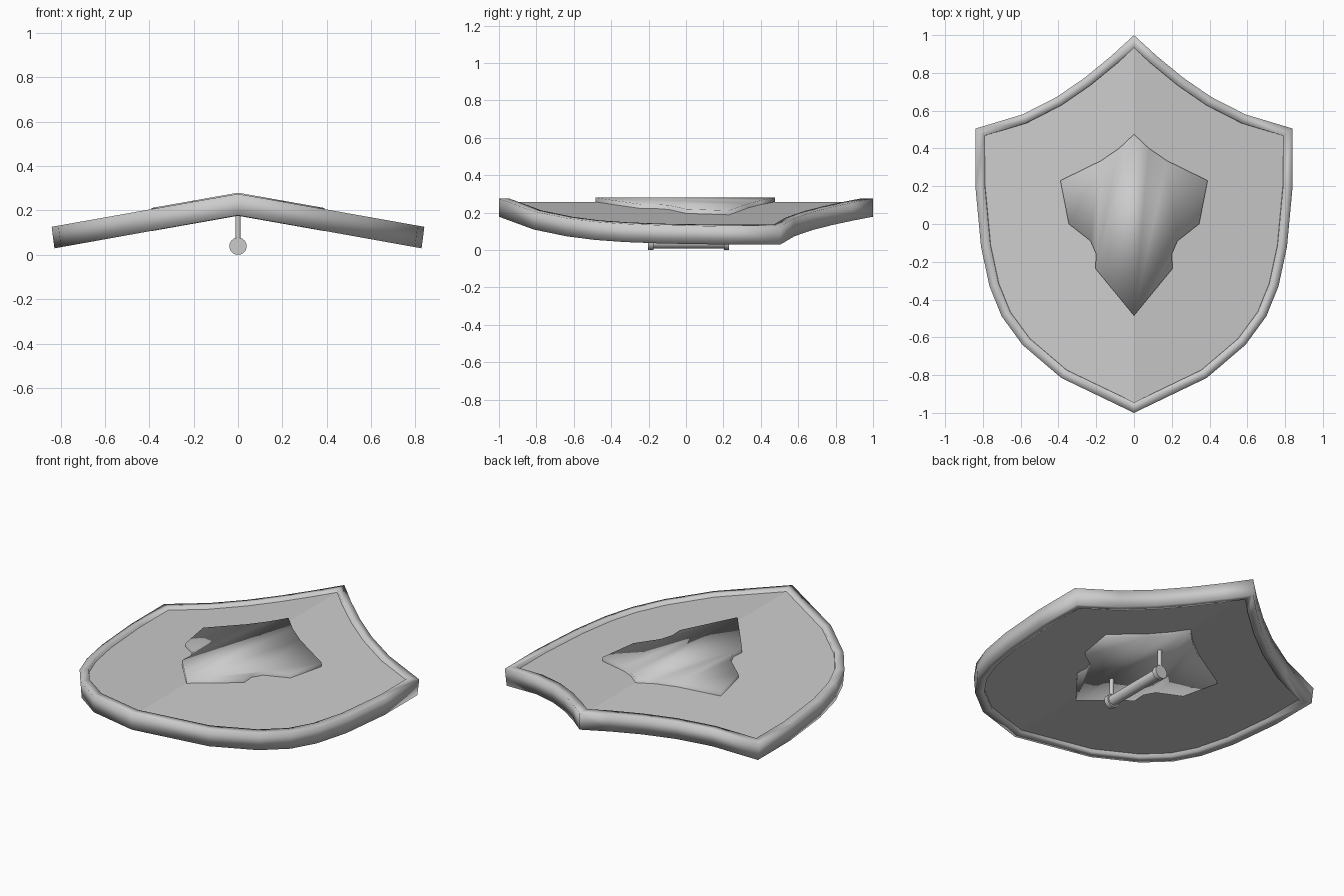
import bpy, bmesh, math
from mathutils import Vector

if "Cube" in bpy.data.objects:
    bpy.data.objects.remove(bpy.data.objects["Cube"])

SLOPE = 0.177  # both halves fall away from the centre ridge

# right-hand outlines from top point to bottom point
SHIELD = [(0, 1), (.12, .89), (.26, .775), (.41, .672), (.59, .58), (.84, .505),
          (.84, .2), (.81, -.12), (.765, -.33), (.70, -.49), (.59, -.64),
          (.385, -.815), (0, -1)]
EMBLEM = [(0, .475), (.08, .40), (.175, .335), (.39, .23), (.345, 0), (.23, -.09),
          (.20, -.16), (.205, -.235), (0, -.485)]


def full_loop(half):
    return half + [(-x, y) for x, y in half[-2:0:-1]]


def inset(loop, d):
    """Offset a clockwise loop inward with mitred corners."""
    out = []
    n = len(loop)
    for i in range(n):
        p, a, b = Vector(loop[i]), Vector(loop[i - 1]), Vector(loop[(i + 1) % n])
        e1, e2 = (p - a).normalized(), (b - p).normalized()
        n1, n2 = Vector((e1.y, -e1.x)), Vector((e2.y, -e2.x))
        m = (n1 + n2).normalized()
        q = p + m * d / m.dot(n1)
        out.append((q.x, q.y))
    return out


def fold(bm, loop, z, shrink=1.0):
    return [bm.verts.new((x * shrink, y, z - SLOPE * abs(x))) for x, y in loop]


def finish(bm, name, smooth):
    bmesh.ops.recalc_face_normals(bm, faces=bm.faces)
    for f in bm.faces:
        f.smooth = smooth
    me = bpy.data.meshes.new(name)
    bm.to_mesh(me)
    bm.free()
    ob = bpy.data.objects.new(name, me)
    bpy.context.collection.objects.link(ob)
    return ob


def bridge(bm, a, b):
    n = len(a)
    for i in range(n):
        j = (i + 1) % n
        bm.faces.new((a[i], a[j], b[j], b[i]))


def slab(name, loop, top, bottom, smooth):
    """Closed plate folded along the centre line."""
    bm = bmesh.new()
    h = len(loop) // 2
    a, b = fold(bm, loop, top), fold(bm, loop, bottom)
    for r in (a, b):
        bm.faces.new(r[:h + 1])
        bm.faces.new(r[h:] + r[:1])
    bridge(bm, a, b)
    return finish(bm, name, smooth)


# rim frame
outer = full_loop(SHIELD)
inner = inset(outer, 0.05)
bm = bmesh.new()
rings = [fold(bm, outer, .275), fold(bm, inner, .275),
         fold(bm, inner, .178, .985), fold(bm, outer, .178, .985)]
for i in range(4):
    bridge(bm, rings[i], rings[(i + 1) % 4])
finish(bm, "rim", True)

# shield panel and raised emblem
slab("panel", inset(outer, 0.04), .257, .195, False)
slab("emblem", full_loop(EMBLEM), .28, .176, True)


# handle on the back
def cylinder(name, r, depth, loc, along_y=False):
    bpy.ops.mesh.primitive_cylinder_add(
        vertices=24, radius=r, depth=depth, location=loc,
        rotation=(math.pi / 2 if along_y else 0, 0, 0))
    bpy.context.object.name = name
    bpy.ops.object.shade_smooth_by_angle()


cylinder("handle_grip", .03, .40, (0, .015, .039), True)
for tag, y in (("lower", -.188), ("upper", .216)):
    cylinder("handle_collar_" + tag, .039, .028, (0, y, .039), True)
    cylinder("handle_post_" + tag, .012, .15, (0, y, .125))
